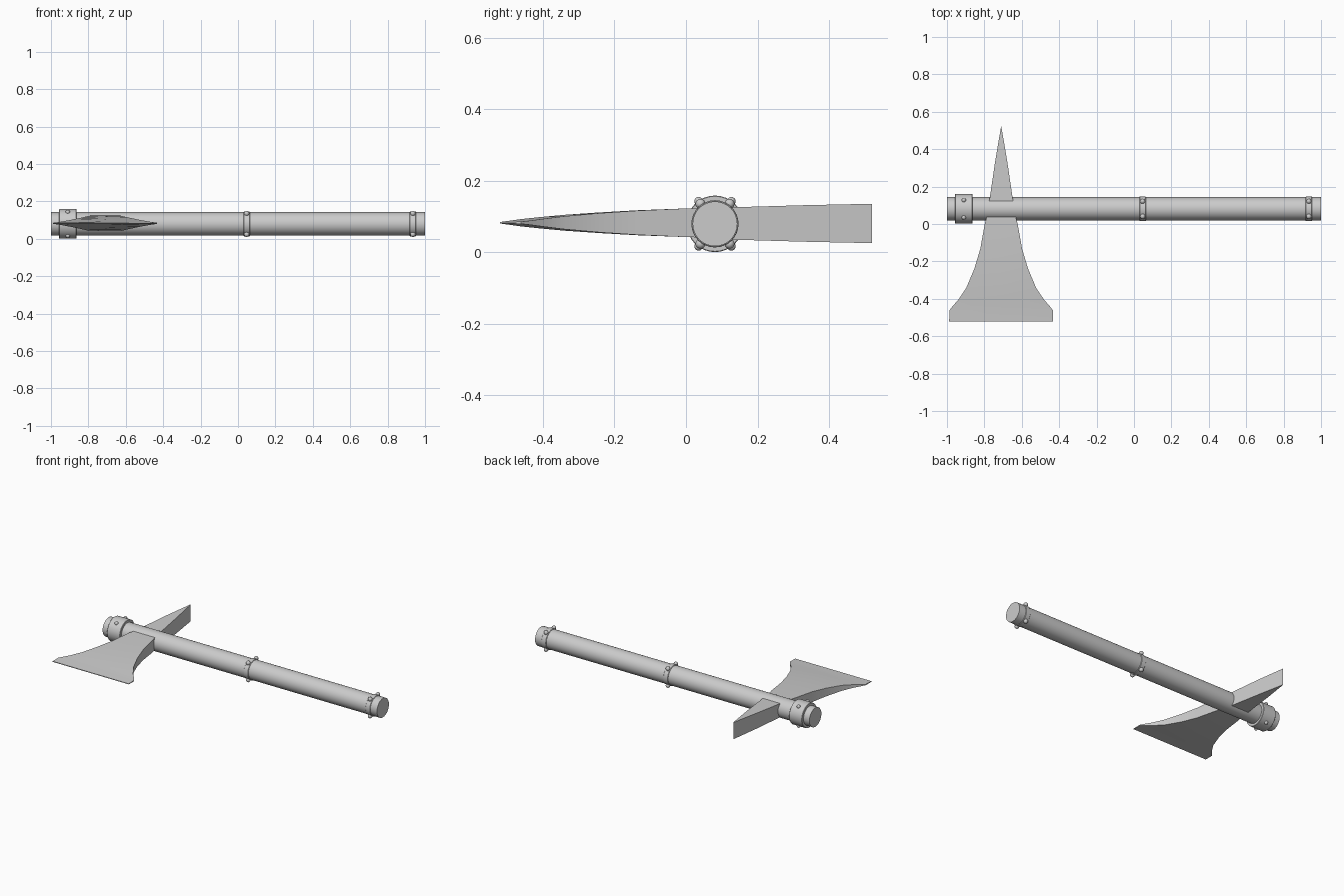
import bpy, bmesh, math
from mathutils import Vector

if "Cube" in bpy.data.objects:
    bpy.data.objects.remove(bpy.data.objects["Cube"])

CY, CZ = 0.081, 0.08      # handle axis
HX, HZ = -0.71, 0.083     # axe head centre


def finish(name, bm, smooth=True):
    bmesh.ops.recalc_face_normals(bm, faces=bm.faces)
    me = bpy.data.meshes.new(name)
    bm.to_mesh(me)
    bm.free()
    ob = bpy.data.objects.new(name, me)
    bpy.context.collection.objects.link(ob)
    if smooth:
        bpy.ops.object.select_all(action='DESELECT')
        bpy.context.view_layer.objects.active = ob
        ob.select_set(True)
        bpy.ops.object.shade_smooth_by_angle(angle=math.radians(30))
    return ob


def loft(name, rings):
    """Skin a list of equal-length point rings and cap both ends."""
    bm = bmesh.new()
    vs = [[bm.verts.new(p) for p in r] for r in rings]
    n = len(rings[0])
    for a, b in zip(vs, vs[1:]):
        for i in range(n):
            j = (i + 1) % n
            bm.faces.new((a[i], a[j], b[j], b[i]))
    bm.faces.new(vs[0])
    bm.faces.new(vs[-1])
    return finish(name, bm)


def turned(name, profile, sides=32):
    """Round part along x from (x, radius) pairs."""
    return loft(name, [[(x, CY + r * math.cos(2 * math.pi * i / sides),
                         CZ + r * math.sin(2 * math.pi * i / sides))
                        for i in range(sides)] for x, r in profile])


def studs(name, x, radius, size):
    """Four round rivets spread around the handle."""
    bm = bmesh.new()
    for sy in (-1, 1):
        for sz in (-1, 1):
            a = math.radians(54)
            res = bmesh.ops.create_uvsphere(bm, u_segments=12, v_segments=8, radius=size)
            bmesh.ops.translate(bm, verts=res['verts'], vec=Vector(
                (x, CY + sy * radius * math.cos(a), CZ + sz * radius * math.sin(a))))
    finish(name, bm)


# Handle
turned("handle", [(-1, 0.0625), (1, 0.0625)])

# Head collar and the two thin grip rings, each with rivets
for name, x0, x1, r, size in (("head_collar", -0.957, -0.863, 0.079, 0.012),
                              ("middle_ring", 0.03, 0.063, 0.066, 0.014),
                              ("end_ring", 0.918, 0.952, 0.066, 0.014)):
    b = 0.002
    turned(name, [(x0, r - b), (x0 + b, r), (x1 - b, r), (x1, r - b)])
    studs(name + "_rivets", (x0 + x1) / 2, r - 0.001 if r > 0.07 else r + 0.003, size)

# Blade: (y, half width, centre half thickness, side half thickness)
blade = [(0.08, 0.073, 0.042, 0.042), (0.04, 0.077, 0.041, 0.041),
         (0.0, 0.088, 0.040, 0.040), (-0.134, 0.112, 0.035, 0.034),
         (-0.24, 0.144, 0.029, 0.027), (-0.342, 0.187, 0.022, 0.018),
         (-0.406, 0.23, 0.016, 0.010), (-0.435, 0.256, 0.013, 0.006),
         (-0.462, 0.277, 0.010, 0.003), (-0.52, 0.278, 0.002, 0.002)]
loft("axe_blade", [[(HX + sx * w, y, HZ + z) for sx, z in
                    ((-1, -s), (0, -t), (1, -s), (1, s), (0, t), (-1, s))]
                   for y, w, t, s in blade])

# Back spike: narrows to an upright edge
spike = [(0.08, 0.073, 0.044), (0.14, 0.061, 0.0455), (0.33, 0.033, 0.051), (0.52, 0.001, 0.055)]
loft("back_spike", [[(HX + sx * w, y, CZ + 0.001 + sz * h) for sx, sz in
                     ((-1, -1), (1, -1), (1, 1), (-1, 1))] for y, w, h in spike])
